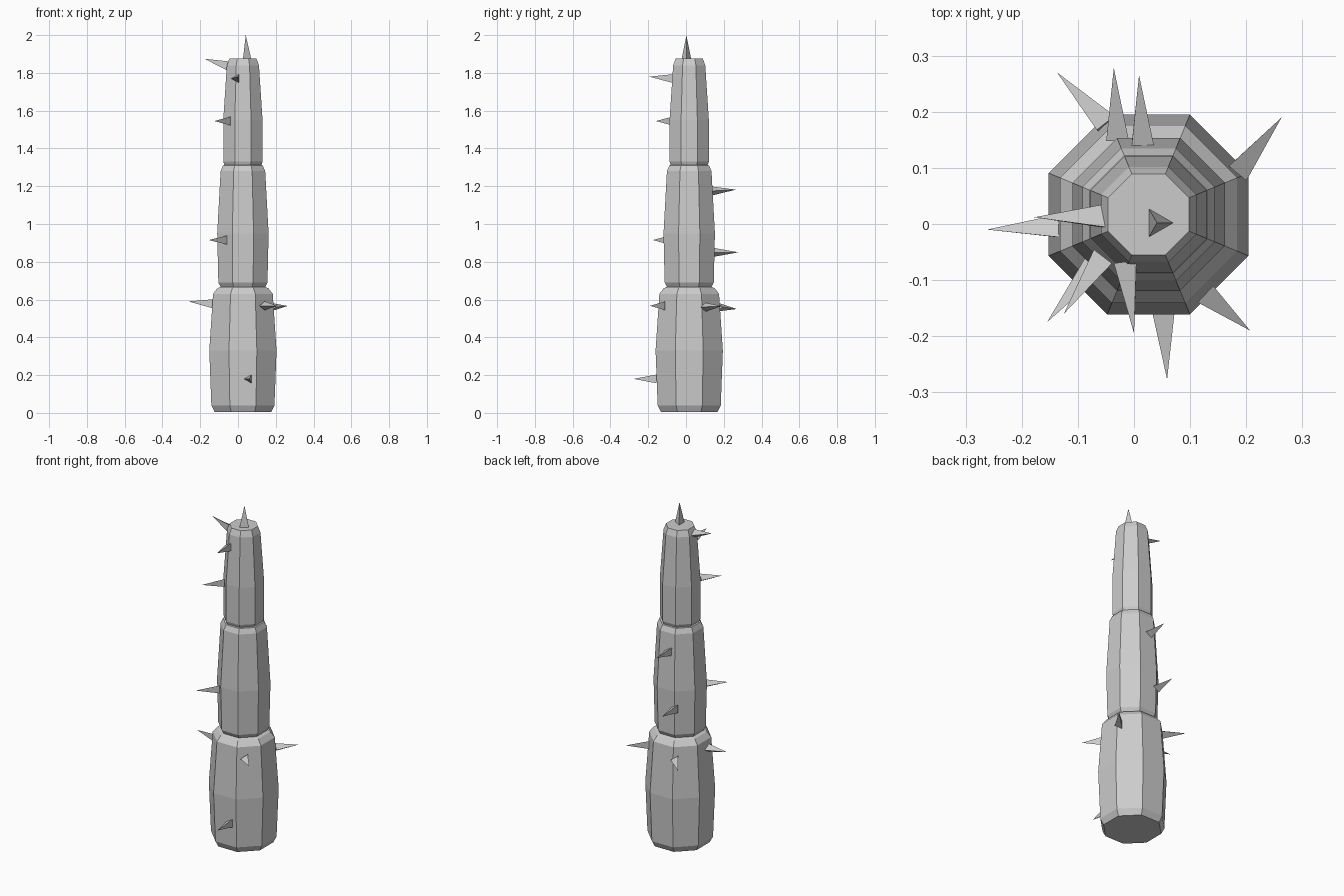
import bpy, bmesh
from math import cos, sin, pi
from mathutils import Vector

if "Cube" in bpy.data.objects:
    bpy.data.objects.remove(bpy.data.objects["Cube"])

grey = bpy.data.materials.new("plain grey")
grey.use_nodes = True
grey.diffuse_color = (0.6, 0.6, 0.6, 1)
grey.node_tree.nodes["Principled BSDF"].inputs["Base Color"].default_value = (0.6, 0.6, 0.6, 1)

CENTRE = Vector((0.026, 0.017, 0))


def finish(name, bm):
    bmesh.ops.recalc_face_normals(bm, faces=bm.faces)
    mesh = bpy.data.meshes.new(name)
    bm.to_mesh(mesh)
    bm.free()
    mesh.materials.append(grey)
    obj = bpy.data.objects.new(name, mesh)
    bpy.context.collection.objects.link(obj)


def stem_section(name, profile, sides=8):
    """Closed octagonal section from (apothem, height) pairs."""
    bm = bmesh.new()
    rings = []
    for apothem, z in profile:
        r = apothem / cos(pi / sides)
        angles = [(i + 0.5) * 2 * pi / sides for i in range(sides)]
        rings.append([bm.verts.new(CENTRE + Vector((r * cos(a), r * sin(a), z))) for a in angles])
    for low, high in zip(rings, rings[1:]):
        for i in range(sides):
            j = (i + 1) % sides
            bm.faces.new((low[i], low[j], high[j], high[i]))
    bm.faces.new(rings[0])
    bm.faces.new(rings[-1])
    finish(name, bm)


def thorn(name, base, tip, r=0.027):
    """Three-sided spike whose base sits just inside the stem."""
    base, tip = Vector(base), Vector(tip)
    axis = (tip - base).normalized()
    side = axis.cross(Vector((0, 0, 1)))
    side = Vector((1, 0, 0)) if side.length < 0.3 else side.normalized()
    up = axis.cross(side)
    bm = bmesh.new()
    ring = [bm.verts.new(base + r * (cos(a) * side + sin(a) * up))
            for a in (0, 2 * pi / 3, 4 * pi / 3)]
    point = bm.verts.new(tip)
    bm.faces.new(ring)
    for i in range(3):
        bm.faces.new((ring[i], ring[(i + 1) % 3], point))
    finish(name, bm)


# Stacked stem sections
stem_section("lower_stem", [(0.15, 0.005), (0.167, 0.04), (0.178, 0.33), (0.158, 0.63), (0.135, 0.66), (0.11, 0.67)])
stem_section("middle_stem", [(0.117, 0.665), (0.13, 0.69), (0.136, 0.95), (0.118, 1.28), (0.105, 1.31), (0.09, 1.315)])
stem_section("upper_stem", [(0.095, 1.305), (0.104, 1.33), (0.104, 1.55), (0.085, 1.84), (0.072, 1.875)])

# Thorns: base and tip
thorn("crown_thorn", (0.041, 0.002, 1.87), (0.041, 0.002, 2.0), 0.03)
thorns = [
    ("upper_right", (-0.055, 0.008, 1.838), (-0.178, 0.012, 1.875)),
    ("upper_front", (-0.009, -0.068, 1.77), (0.0, -0.195, 1.78)),
    ("upper_front_right", (-0.05, -0.062, 1.545), (-0.125, -0.16, 1.545)),
    ("middle_front_right", (-0.068, -0.08, 0.915), (-0.155, -0.175, 0.915)),
    ("middle_back_high", (0.009, 0.138, 1.175), (0.009, 0.265, 1.182)),
    ("middle_back_low", (-0.036, 0.148, 0.85), (-0.036, 0.278, 0.85)),
    ("lower_right", (-0.135, -0.01, 0.578), (-0.262, -0.01, 0.59)),
    ("lower_front_left", (0.132, -0.12, 0.567), (0.207, -0.19, 0.567)),
    ("lower_back_left", (0.18, 0.095, 0.56), (0.263, 0.19, 0.566)),
    ("lower_back_right", (-0.055, 0.175, 0.56), (-0.137, 0.27, 0.55)),
    ("lower_front", (0.059, -0.155, 0.18), (0.059, -0.277, 0.18)),
]
for place, base, tip in thorns:
    thorn(place + "_thorn", base, tip)
